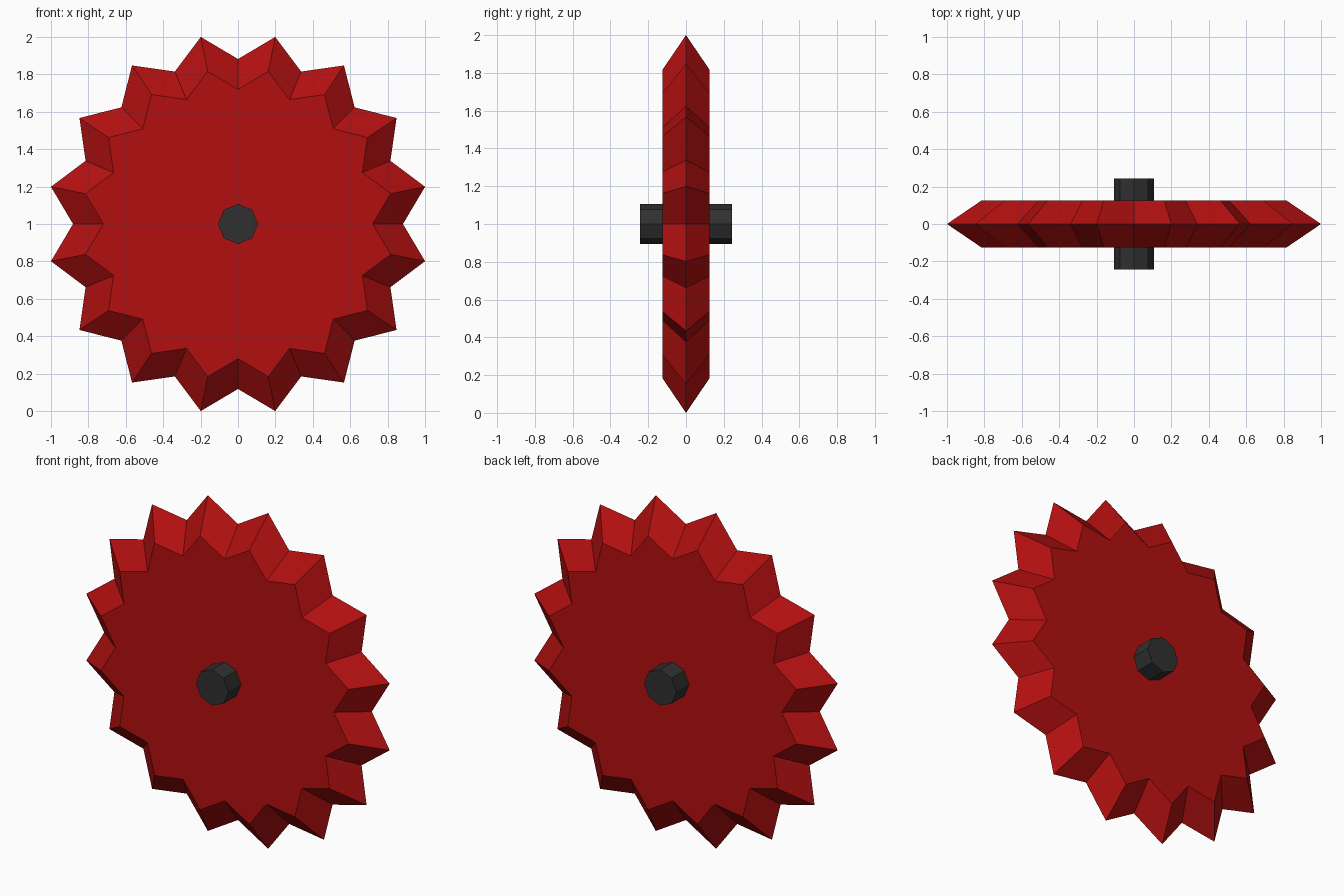
import bpy, bmesh
from math import sin, cos, pi

if "Cube" in bpy.data.objects:
    bpy.data.objects.remove(bpy.data.objects["Cube"])

TEETH = 16
CENTRE_Z = 1.0
TIP, VALLEY = 1 / cos(pi / TEETH), 0.882   # outline radii on the middle plane
FACE_SCALE = 0.816                          # side faces are a smaller copy
HALF_WIDTH = 0.125


def material(name, color):
    mat = bpy.data.materials.new(name)
    mat.diffuse_color = color
    mat.use_nodes = True
    mat.node_tree.nodes["Principled BSDF"].inputs["Base Color"].default_value = mat.diffuse_color
    return mat


def loft(name, rings, mat):
    """Skin a stack of equal-length rings and cap both ends."""
    bm = bmesh.new()
    loops = [[bm.verts.new(p) for p in ring] for ring in rings]
    n = len(loops[0])
    for a, b in zip(loops, loops[1:]):
        for i in range(n):
            j = (i + 1) % n
            bm.faces.new((a[i], a[j], b[j], b[i]))
    bm.faces.new(loops[0])
    bm.faces.new(loops[-1])
    bmesh.ops.recalc_face_normals(bm, faces=bm.faces)
    mesh = bpy.data.meshes.new(name)
    bm.to_mesh(mesh)
    bm.free()
    mesh.materials.append(mat)
    obj = bpy.data.objects.new(name, mesh)
    obj.location.z = CENTRE_Z
    bpy.context.collection.objects.link(obj)
    return obj


def ring(radii, y, scale=1.0):
    n = len(radii)
    return [(scale * r * cos(2 * pi * i / n), y, scale * r * sin(2 * pi * i / n))
            for i, r in enumerate(radii)]


red = material("blade_red", (0.45, 0.005, 0.005, 1))
dark = material("axle_dark", (0.03, 0.03, 0.03, 1))

# Toothed disc bevelled to a sharp edge on its middle plane
outline = [VALLEY, TIP] * TEETH
loft("toothed_wheel", [ring(outline, -HALF_WIDTH, FACE_SCALE),
                       ring(outline, 0),
                       ring(outline, HALF_WIDTH, FACE_SCALE)], red)

# Eight-sided axle through the disc
axle = [0.107] * 8
loft("axle", [ring(axle, -0.243), ring(axle, 0.243)], dark)
